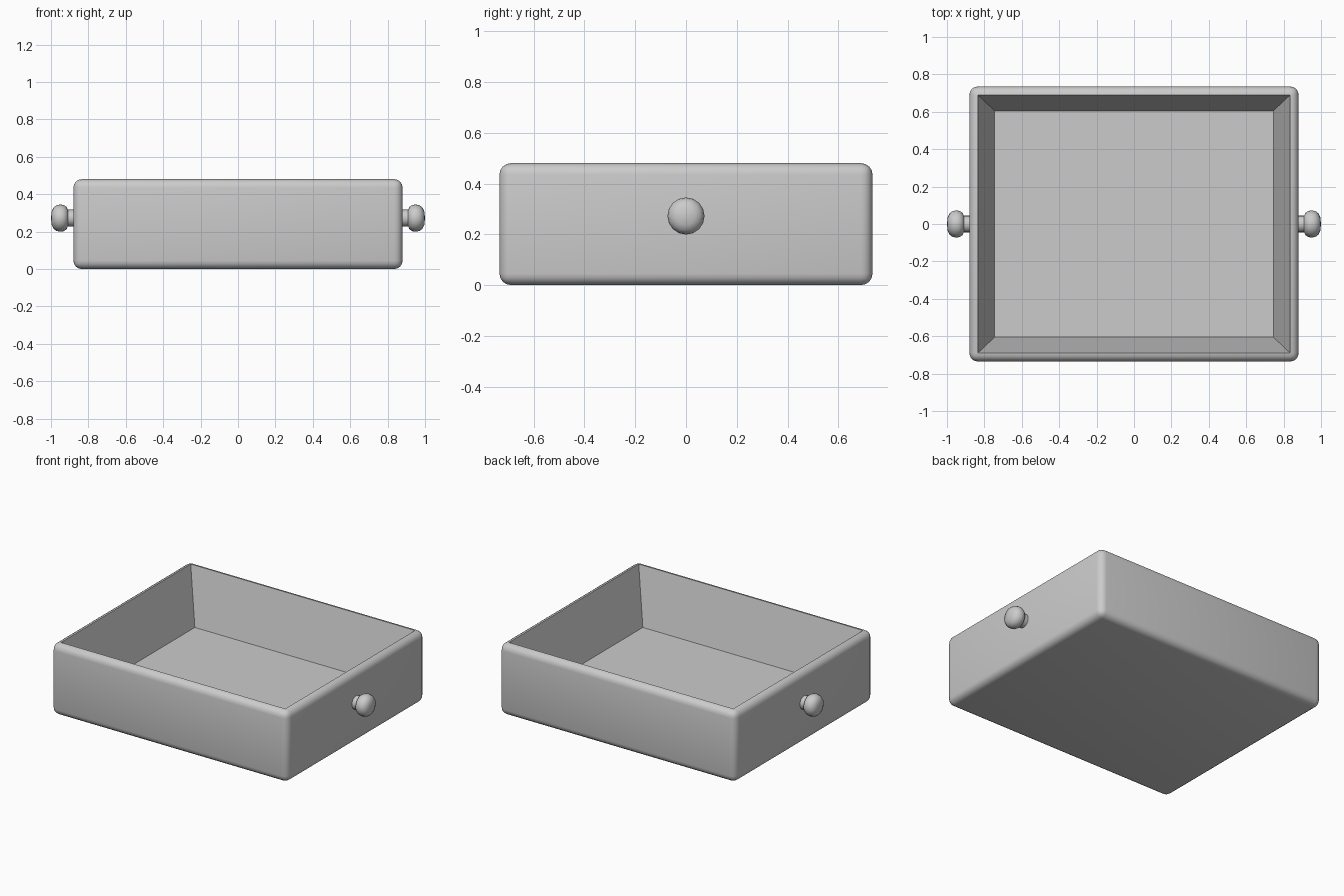
import bpy
import bmesh
import math
from mathutils import Matrix, Vector

default = bpy.data.objects.get("Cube")
if default:
    bpy.data.objects.remove(default, do_unlink=True)

grey = bpy.data.materials.new("plain grey")
grey.use_nodes = True
colour = (0.6, 0.6, 0.6, 1)
grey.diffuse_color = colour
grey.node_tree.nodes["Principled BSDF"].inputs["Base Color"].default_value = colour


def finish(bm, name):
    """Turn a bmesh into a named, smooth-shaded grey object."""
    bmesh.ops.recalc_face_normals(bm, faces=bm.faces)
    mesh = bpy.data.meshes.new(name)
    bm.to_mesh(mesh)
    bm.free()
    mesh.materials.append(grey)
    obj = bpy.data.objects.new(name, mesh)
    bpy.context.collection.objects.link(obj)
    bpy.ops.object.select_all(action="DESELECT")
    obj.select_set(True)
    bpy.context.view_layer.objects.active = obj
    bpy.ops.object.shade_smooth_by_angle(angle=math.radians(35))
    return obj


# Tray: rounded box whose flat top is pushed down into a tapered well
WIDTH, DEPTH, HEIGHT = 1.76, 1.47, 0.48
ROUND, FLOOR = 0.045, 0.11
bm = bmesh.new()
bmesh.ops.create_cube(bm, size=1, matrix=Matrix.Translation((0, 0, HEIGHT / 2))
                      @ Matrix.Diagonal((WIDTH, DEPTH, HEIGHT, 1)))
bmesh.ops.bevel(bm, geom=bm.edges[:], offset=ROUND, segments=4,
                profile=0.5, affect="EDGES")
top = max(bm.faces, key=lambda f: f.calc_center_median().z)
well = bmesh.ops.extrude_discrete_faces(bm, faces=[top])["faces"][0]
for v in well.verts:
    v.co = Vector((math.copysign(0.745, v.co.x), math.copysign(0.605, v.co.y), FLOOR))
finish(bm, "tray")

# Knobs: a short neck and a flattened round head, turned about the x axis
PROFILE = [(0.86, 0), (0.86, 0.045), (0.91, 0.045), (0.917, 0.06), (0.932, 0.07),
           (0.95, 0.073), (0.97, 0.069), (0.986, 0.057), (0.996, 0.036), (1, 0)]
for side, name in ((1, "left_knob"), (-1, "right_knob")):
    bm = bmesh.new()
    verts = [bm.verts.new((side * x, 0, r + 0.272)) for x, r in PROFILE]
    edges = [bm.edges.new(pair) for pair in zip(verts, verts[1:])]
    bmesh.ops.spin(bm, geom=verts + edges, cent=(0, 0, 0.272), axis=(1, 0, 0),
                   angle=math.tau, steps=16, use_merge=True)
    bmesh.ops.remove_doubles(bm, verts=bm.verts, dist=0.0005)
    finish(bm, name)
